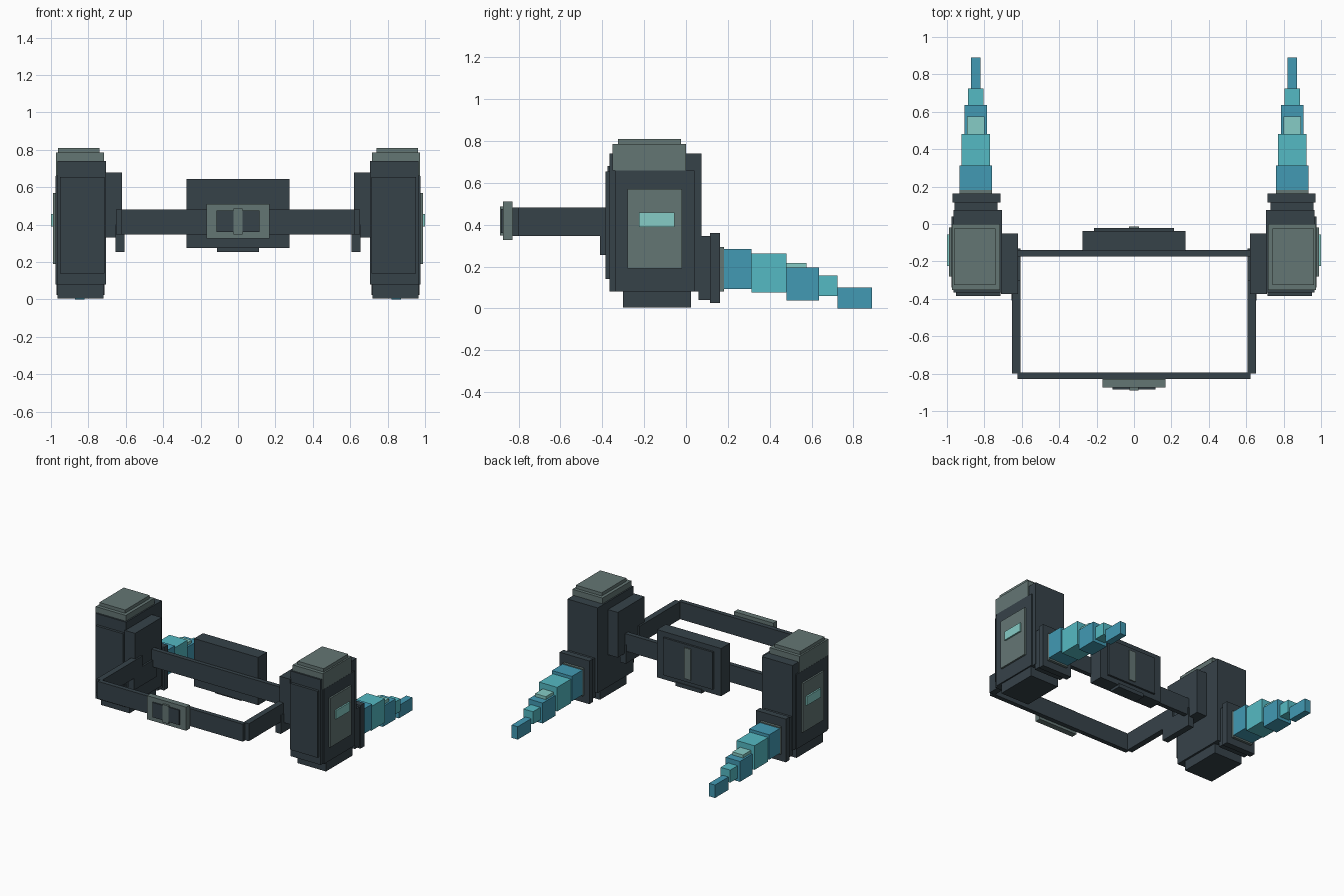
import bpy
from mathutils import Vector

cube = bpy.data.objects.get("Cube")
if cube:
    bpy.data.objects.remove(cube, do_unlink=True)


def srgb(r, g, b):
    lin = [((c / 255 + 0.055) / 1.055) ** 2.4 for c in (r, g, b)]
    return (*lin, 1.0)


def material(name, colour):
    m = bpy.data.materials.new(name)
    m.use_nodes = True
    m.diffuse_color = colour
    m.node_tree.nodes["Principled BSDF"].inputs["Base Color"].default_value = colour
    return m


DARK = material("dark slate", srgb(54, 66, 73))
GREY = material("grey green", srgb(100, 118, 116))
BLUE = material("blue", srgb(66, 154, 180))
TEAL = material("teal", srgb(85, 186, 195))
PALE = material("pale aqua", srgb(134, 204, 198))


def box(name, mat, x, y, z):
    """Box from its (min, max) range on each axis."""
    lo, hi = Vector((x[0], y[0], z[0])), Vector((x[1], y[1], z[1]))
    bpy.ops.mesh.primitive_cube_add(size=1, location=(lo + hi) / 2)
    ob = bpy.context.object
    ob.name = name
    ob.scale = hi - lo
    ob.data.materials.append(mat)
    return ob


def pair(name, mat, x, y, z):
    """The same box on both sides."""
    box("left_" + name, mat, x, y, z)
    box("right_" + name, mat, (-x[1], -x[0]), y, z)


# Side pods
pair("pod_body", DARK, (0.705, 0.965), (-0.365, 0.075), (0.08, 0.74))
pair("pod_front_plate", DARK, (0.715, 0.952), (-0.385, -0.36), (0.14, 0.655))
pair("pod_side_plate", DARK, (0.95, 0.975), (-0.34, 0.04), (0.08, 0.66))
pair("pod_base", DARK, (0.72, 0.965), (-0.30, 0.025), (0.005, 0.09))
pair("pod_cap", GREY, (0.716, 0.974), (-0.352, 0.0), (0.66, 0.785))
pair("pod_cap_top", GREY, (0.74, 0.962), (-0.325, -0.025), (0.78, 0.81))
pair("side_panel", GREY, (0.97, 0.988), (-0.28, -0.02), (0.19, 0.57))
pair("side_light", PALE, (0.98, 1.0), (-0.225, -0.055), (0.39, 0.458))
pair("inner_block", DARK, (0.62, 0.71), (-0.375, -0.05), (0.33, 0.68))
pair("belt_hanger", DARK, (0.607, 0.655), (-0.41, -0.13), (0.255, 0.40))

# Nozzles behind the pods
pair("nozzle_mount", DARK, (0.73, 0.96), (0.06, 0.12), (0.04, 0.345))
pair("nozzle_block", DARK, (0.715, 0.97), (0.115, 0.163), (0.025, 0.36))
pair("nozzle_collar", GREY, (0.76, 0.932), (0.16, 0.182), (0.08, 0.293))

# Stepped trails: colour, half width, y range, z range
CENTRE = 0.846
segments = [
    (BLUE, 0.086, (0.18, 0.312), (0.092, 0.285)),
    (TEAL, 0.077, (0.312, 0.48), (0.075, 0.262)),
    (BLUE, 0.061, (0.48, 0.635), (0.037, 0.195)),
    (TEAL, 0.041, (0.635, 0.725), (0.06, 0.157)),
    (BLUE, 0.026, (0.725, 0.89), (0.0, 0.10)),
]
for i, (mat, w, y, z) in enumerate(segments, 1):
    pair(f"trail_{i}", mat, (CENTRE - w, CENTRE + w), y, z)
pair("trail_glow", PALE, (CENTRE - 0.046, CENTRE + 0.046), (0.48, 0.575), (0.19, 0.218))

# Belt
BAND = (0.347, 0.482)
box("front_belt", DARK, (-0.622, 0.622), (-0.83, -0.795), BAND)
box("back_belt", DARK, (-0.62, 0.62), (-0.175, -0.14), BAND)
pair("side_belt", DARK, (0.607, 0.653), (-0.80, -0.30), BAND)

# Buckle
box("buckle", GREY, (-0.168, 0.168), (-0.875, -0.83), (0.327, 0.51))
box("buckle_inset", DARK, (-0.115, 0.115), (-0.884, -0.875), (0.36, 0.475))
box("buckle_bar", GREY, (-0.025, 0.025), (-0.89, -0.875), (0.348, 0.486))

# Back plate
box("back_plate", DARK, (-0.275, 0.275), (-0.145, -0.037), (0.275, 0.645))
box("back_panel", DARK, (-0.213, 0.213), (-0.04, -0.022), (0.315, 0.605))
box("back_strip", GREY, (-0.028, 0.028), (-0.03, -0.014), (0.34, 0.58))
box("back_plate_tab", DARK, (-0.113, 0.113), (-0.12, -0.03), (0.255, 0.285))
